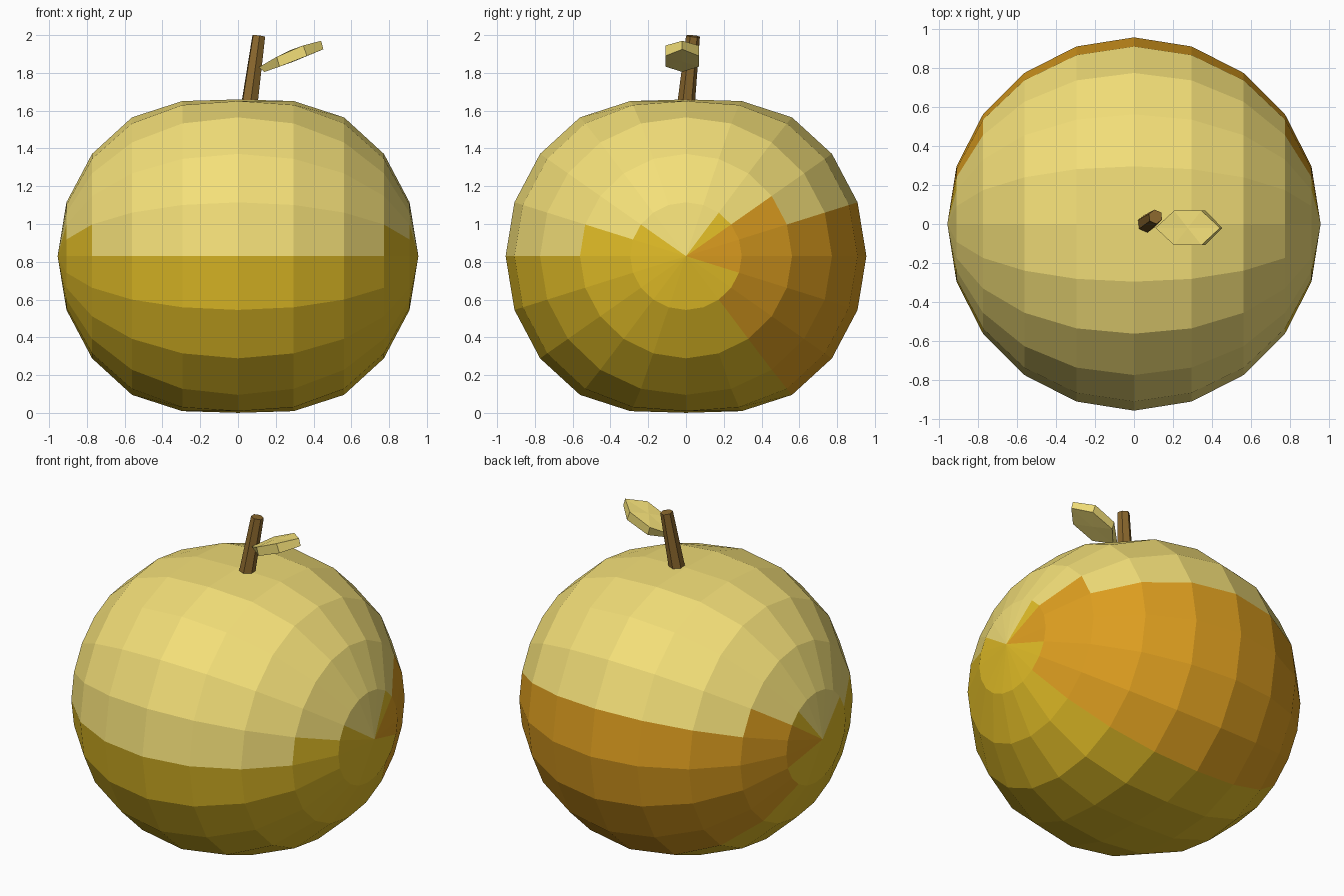
import bpy, bmesh, math
from mathutils import Matrix, Vector

if "Cube" in bpy.data.objects:
    bpy.data.objects.remove(bpy.data.objects["Cube"])


def material(name, rgb):
    m = bpy.data.materials.new(name)
    m.diffuse_color = (*rgb, 1)
    m.use_nodes = True
    m.node_tree.nodes["Principled BSDF"].inputs["Base Color"].default_value = m.diffuse_color
    return m


cream = material("cream", (0.90, 0.74, 0.19))
yellow = material("yellow", (0.76, 0.51, 0.02))
orange = material("orange", (0.72, 0.34, 0.014))
brown = material("brown", (0.26, 0.14, 0.027))


def finish(name, bm, mats):
    bmesh.ops.recalc_face_normals(bm, faces=bm.faces)
    me = bpy.data.meshes.new(name)
    bm.to_mesh(me)
    bm.free()
    for m in mats:
        me.materials.append(m)
    ob = bpy.data.objects.new(name, me)
    bpy.context.collection.objects.link(ob)
    return ob


# Fruit body: faceted sphere lying on its side, poles on the x axis
R, HALF = 0.955, 0.83
bm = bmesh.new()
bmesh.ops.create_uvsphere(bm, u_segments=20, v_segments=10, radius=R,
                          matrix=Matrix.Rotation(math.pi / 2, 4, 'Y'))

# Colour patches: (orange from, orange to, yellow gap end, front edge of cream)
# in degrees round the x axis, shifting slightly towards each pole
patches = [(-18, 36, 54, 144), (-54, 36, 36, 162), (-54, 18, 18, 180)]
for f in bm.faces:
    c = f.calc_center_median()
    ring = int(math.degrees(math.acos(abs(c.x) / c.length)) // 18)
    lo, hi, gap, front = patches[min(ring, 2)]
    a = math.degrees(math.atan2(c.z, c.y))
    f.material_index = 2 if lo < a < hi else 0 if gap < a < front else 1

# Flatten the top and bottom
for v in bm.verts:
    z = v.co.z
    s = 0.965 * abs(z) - 0.092 * (abs(z) / R) ** 10
    v.co.z = HALF + math.copysign(s, z)
finish("fruit_body", bm, [cream, yellow, orange])

# Stem: leaning six-sided peg
bm = bmesh.new()
base, top = Vector((0.06, 0.0, 1.63)), Vector((0.11, 0.037, 1.995))
axis = top - base
rot = axis.to_track_quat('Z', 'Y').to_matrix().to_4x4()
bmesh.ops.create_cone(bm, cap_ends=True, segments=6, radius1=0.047,
                      radius2=0.037, depth=axis.length,
                      matrix=Matrix.Translation((base + top) / 2) @ rot)
finish("stem", bm, [brown])

# Leaf: thick six-sided blade rising away from the stem
bm = bmesh.new()
Y, W = -0.02, 0.088


def blade(tip0, side0, side1, tip1, centre):
    pts = [(tip0, 0), (side0, -W), (side1, -W), (tip1, 0), (side1, W), (side0, W)]
    rim = [bm.verts.new((p[0], Y + dy, p[1])) for p, dy in pts]
    mid = bm.verts.new((centre[0], Y, centre[1]))
    for i in range(6):
        bm.faces.new((rim[i], rim[(i + 1) % 6], mid))
    return rim


upper = blade((0.11, 1.83), (0.205, 1.885), (0.345, 1.945), (0.44, 1.97), (0.275, 1.92))
lower = blade((0.14, 1.805), (0.22, 1.833), (0.365, 1.89), (0.452, 1.925), (0.295, 1.86))
for i in range(6):
    j = (i + 1) % 6
    bm.faces.new((upper[i], upper[j], lower[j], lower[i]))
finish("leaf", bm, [cream])
